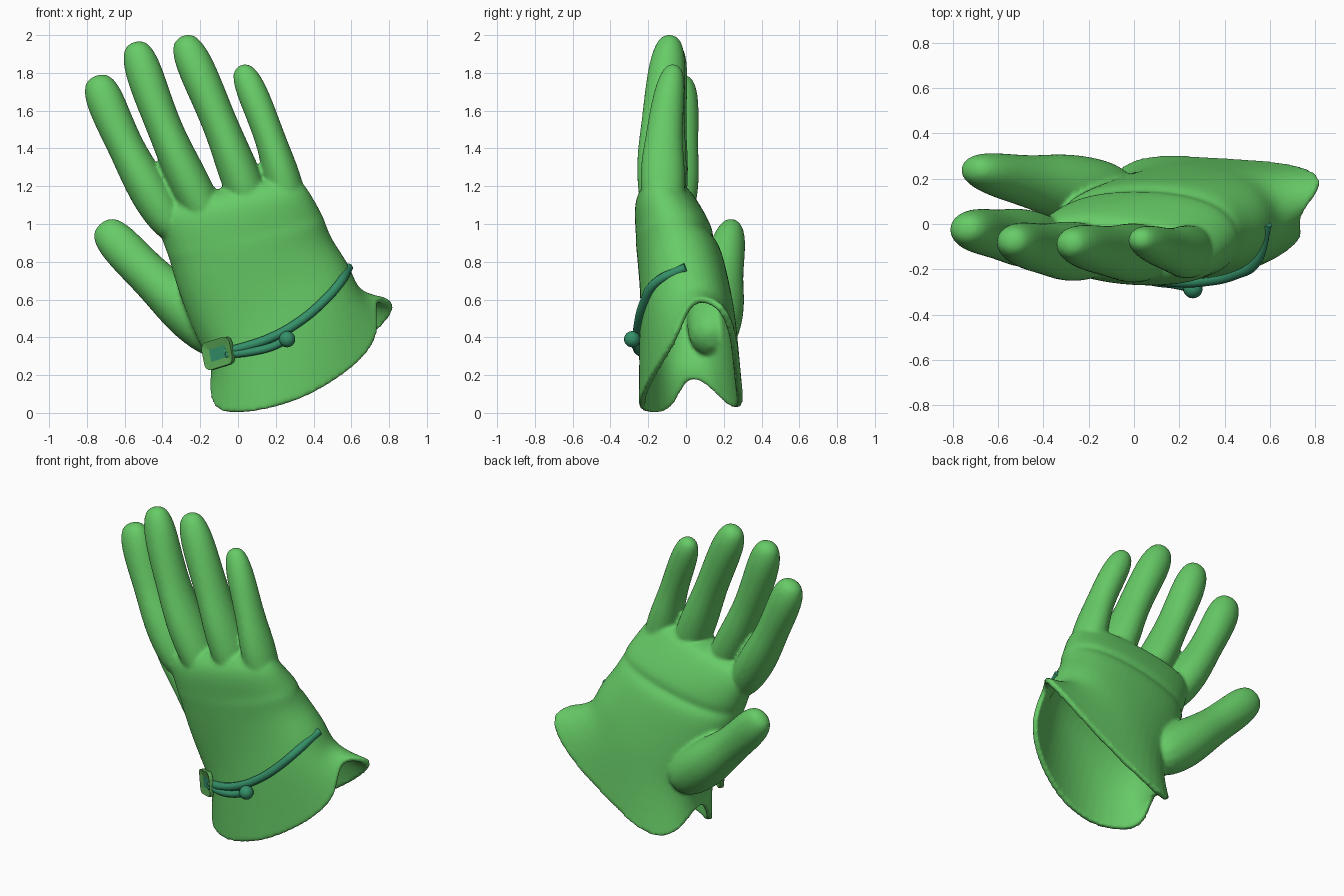
import bpy, bmesh, math
from mathutils import Matrix, Vector

cube = bpy.data.objects.get("Cube")
if cube:
    bpy.data.objects.remove(cube, do_unlink=True)


def material(name, rgb):
    m = bpy.data.materials.new(name)
    m.use_nodes = True
    m.diffuse_color = (*rgb, 1)
    m.node_tree.nodes["Principled BSDF"].inputs["Base Color"].default_value = (*rgb, 1)
    return m


leaf = material("leaf green", (0.135, 0.60, 0.135))
teal = material("teal green", (0.035, 0.28, 0.14))
moss = material("moss green", (0.10, 0.38, 0.09))
SIDES = 12


def make(name, bm, mat):
    bmesh.ops.recalc_face_normals(bm, faces=bm.faces)
    me = bpy.data.meshes.new(name)
    bm.to_mesh(me)
    bm.free()
    me.materials.append(mat)
    ob = bpy.data.objects.new(name, me)
    bpy.context.collection.objects.link(ob)
    return ob


def loft(name, rings, open_start=False):
    """Skin a stack of equal rings and close its ends."""
    bm = bmesh.new()
    rows = [[bm.verts.new(p) for p in r] for r in rings]
    for a, b in zip(rows, rows[1:]):
        for i in range(SIDES):
            j = (i + 1) % SIDES
            bm.faces.new((a[i], a[j], b[j], b[i]))
    bm.faces.new(rows[-1])
    if not open_start:
        bm.faces.new(rows[0])
    ob = make(name, bm, leaf)
    ob.modifiers.new("round", "SUBSURF").levels = 2
    return ob


def soft(v):
    return math.copysign(abs(v) ** 0.85, v) * 1.03


def hand_ring(lx, lz, rx, rz, front, back, tilt=0.0):
    """Oval section between a left and a right edge point."""
    ring = []
    for i in range(SIDES):
        a = 2 * math.pi * i / SIDES
        c, s = soft(math.cos(a)), soft(math.sin(a))
        y = (front + back) / 2 - s * (back - front) / 2 + tilt * c
        ring.append(((lx + rx) / 2 - c * (rx - lx) / 2, y, (lz + rz) / 2 - c * (rz - lz) / 2))
    return ring


# Shared finger outline: position along the finger, relative width and depth
OUTLINE = [(0, 0.8, 0.7), (0.22, 1.1, 1), (0.4, 1, 1), (0.55, 0.9, 0.85),
           (0.73, 0.96, 0.8), (0.9, 0.97, 0.7), (1, 0.55, 0.37)]


def finger(name, root, middle, tip, width, depth, taper=0.0):
    """Finger along the smooth arc through three points."""
    root, middle, tip = Vector(root), Vector(middle), Vector(tip)
    slope, curve = 4 * middle - 3 * root - tip, 2 * (root + tip) - 4 * middle
    rings = []
    for t, w, h in OUTLINE:
        d = (slope + curve * 2 * t).normalized()
        u = d.cross(Vector((0, 1, 0))).normalized()
        v = u.cross(d)
        w, h = w * width * (1 - taper * t), h * depth * (1 - taper * t)
        rings.append([root + slope * t + curve * t * t
                      + u * w * math.cos(2 * math.pi * k / SIDES)
                      + v * h * math.sin(2 * math.pi * k / SIDES) for k in range(SIDES)])
    return loft(name, rings)


# Flared, open cuff and hand, with a crease across the palm
rim = [(-0.14, 0.01, 0.26), (-0.17, -0.08, -0.01), (0.06, -0.25, 0), (0.33, -0.26, 0.06),
       (0.6, -0.18, 0.22), (0.78, -0.05, 0.41), (0.7, 0.01, 0.64), (0.89, 0.22, 0.6),
       (0.66, 0.28, 0.36), (0.36, 0.29, 0.17), (0.05, 0.32, 0), (-0.13, 0.22, 0.06)]
body = [rim,
        hand_ring(-0.14, 0.25, 0.635, 0.65, -0.25, 0.27),
        hand_ring(-0.22, 0.38, 0.6, 0.78, -0.24, 0.25),
        hand_ring(-0.32, 0.64, 0.51, 0.9, -0.255, 0.21)]
for rise, back in [(0, 0.18), (0.03, 0.135), (0.06, 0.155)]:
    body.append(hand_ring(-0.36 - rise / 3, 0.79 + rise, 0.475 - rise / 3, 0.98 + rise,
                          -0.267, back, 0.01))
body += [hand_ring(-0.43, 0.98, 0.4, 1.14, -0.275, 0.1, 0.03),
         hand_ring(-0.45, 1.06, 0.35, 1.22, -0.25, 0.05, 0.04),
         hand_ring(-0.38, 1.13, 0.28, 1.27, -0.17, 0, 0.04)]
glove = loft("glove", body, open_start=True)
wall = glove.modifiers.new("wall", "SOLIDIFY")
wall.thickness, wall.offset = 0.035, -1

# Fingers and thumb
digits = [
    finger("index_finger", (-0.31, -0.09, 0.92), (-0.57, -0.05, 1.36), (-0.755, -0.02, 1.79),
           0.109, 0.135),
    finger("middle_finger", (-0.1, -0.12, 0.92), (-0.365, -0.115, 1.45), (-0.55, -0.07, 1.97),
           0.106, 0.138),
    finger("ring_finger", (0.12, -0.12, 0.95), (-0.075, -0.125, 1.48), (-0.3, -0.08, 2),
           0.106, 0.138),
    finger("little_finger", (0.3, -0.11, 0.98), (0.185, -0.12, 1.41), (0.01, -0.06, 1.845),
           0.1, 0.13, 0.15),
    finger("thumb", (-0.02, 0.13, 0.34), (-0.42, 0.18, 0.68), (-0.73, 0.25, 1.005),
           0.155, 0.17, 0.3)]

# Fuse the digits and the hand into one skin
bpy.ops.object.select_all(action="DESELECT")
for ob in [glove] + digits:
    ob.select_set(True)
bpy.context.view_layer.objects.active = glove
bpy.ops.object.convert(target="MESH")
bpy.ops.object.join()
fuse = glove.modifiers.new("fuse", "REMESH")
fuse.mode, fuse.voxel_size = "VOXEL", 0.012
ease = glove.modifiers.new("ease", "SMOOTH")
ease.factor, ease.iterations = 0.5, 5
bpy.ops.object.convert(target="MESH")
bpy.ops.object.shade_smooth()


def on_skin(x, z, lift):
    """Point just above the front of the glove."""
    hit, p, n, index = glove.ray_cast(Vector((x, -1, z)), Vector((0, 1, 0)))
    return p + n * lift


def cord(name, pts, radius):
    cu = bpy.data.curves.new(name, "CURVE")
    cu.dimensions, cu.bevel_depth, cu.use_fill_caps = "3D", radius, True
    cu.bevel_resolution = 3
    sp = cu.splines.new("BEZIER")
    sp.bezier_points.add(len(pts) - 1)
    for b, p in zip(sp.bezier_points, pts):
        b.co, b.handle_left_type, b.handle_right_type = p, "AUTO", "AUTO"
    cu.materials.append(teal)
    ob = bpy.data.objects.new(name, cu)
    bpy.context.collection.objects.link(ob)


# Wrist cord, its loose tail and the bead
line = [(-0.06, 0.325), (0.04, 0.35), (0.18, 0.4), (0.32, 0.48), (0.44, 0.58), (0.53, 0.68)]
cord("wrist_cord", [on_skin(x, z, 0.01) for x, z in line] + [Vector((0.585, 0, 0.77))], 0.025)
tail = [on_skin(x, z, 0.02) for x, z in [(-0.05, 0.31), (0.08, 0.325), (0.18, 0.35)]]
cord("cord_tail", tail + [Vector((0.25, -0.28, 0.385))], 0.022)
bm = bmesh.new()
bmesh.ops.create_uvsphere(bm, u_segments=20, v_segments=12, radius=0.043)
bead = make("bead", bm, teal)
bead.location = (0.26, -0.285, 0.39)
for f in bead.data.polygons:
    f.use_smooth = True

# Square buckle with a recessed centre
bm = bmesh.new()
bmesh.ops.create_cube(bm, size=1)
bmesh.ops.scale(bm, vec=(0.19, 0.15, 0.025), verts=bm.verts)
corners = [e for e in bm.edges if abs(e.verts[0].co.z - e.verts[1].co.z) > 0.01]
bmesh.ops.bevel(bm, geom=corners, offset=0.035, segments=3, affect="EDGES", profile=0.5)
top = max(bm.faces, key=lambda f: f.calc_center_median().z)
bmesh.ops.inset_individual(bm, faces=[top], thickness=0.042, depth=-0.01)
top.material_index = 1
buckle = make("buckle", bm, moss)
buckle.data.materials.append(teal)
normal = Vector((-0.6, -0.8, 0))
side = Vector((0.8, -0.6, 0.25)).normalized()
up = normal.cross(side).normalized()
facing = Matrix((side, up, side.cross(up))).transposed().to_4x4()
buckle.matrix_world = Matrix.Translation(on_skin(-0.09, 0.32, 0.025)) @ facing
